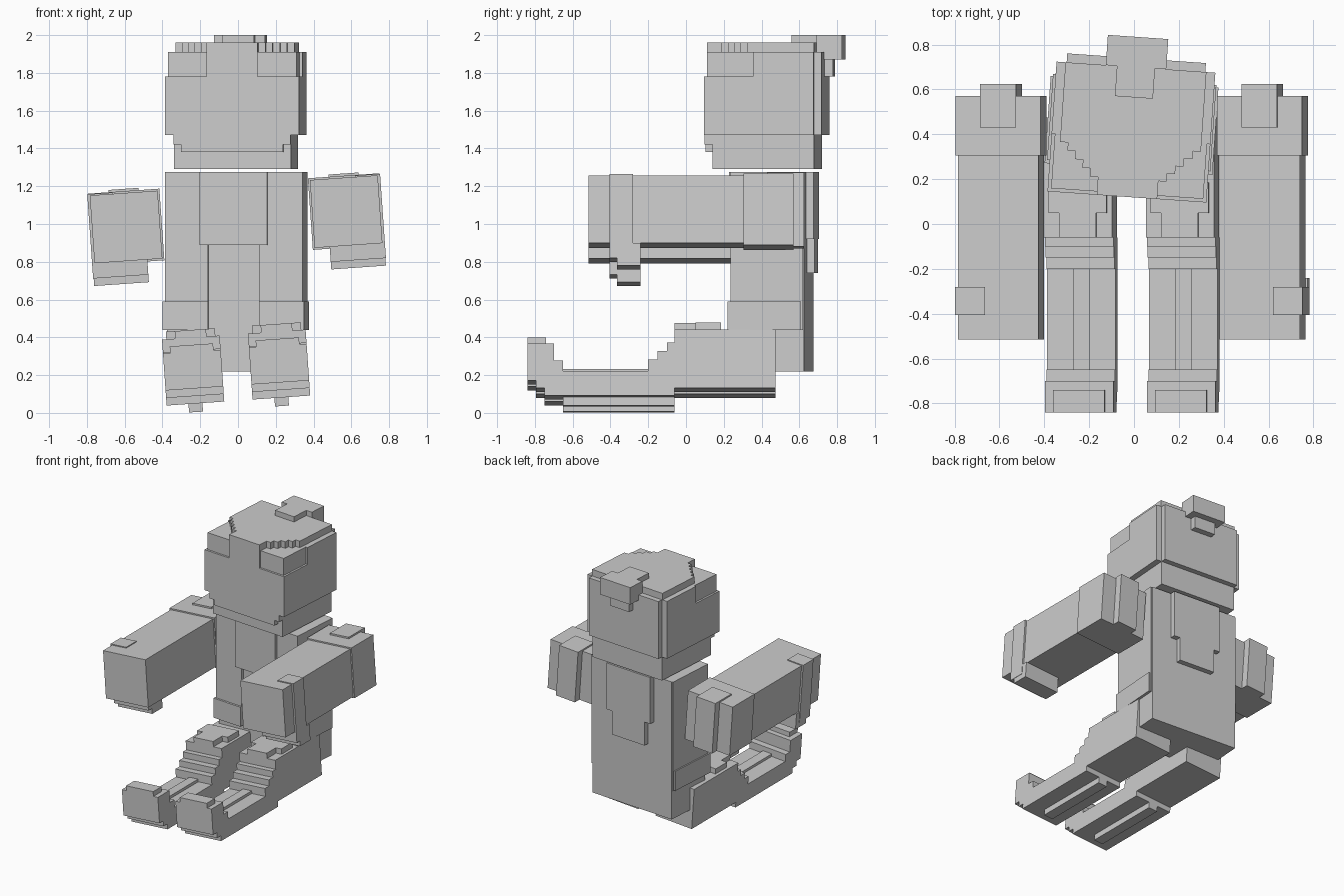
import bpy, bmesh, math
from mathutils import Matrix, Vector

cube = bpy.data.objects.get("Cube")
if cube:
    bpy.data.objects.remove(cube)

grey = bpy.data.materials.new("plain_grey")
grey.use_nodes = True
shade = (0.6, 0.6, 0.6, 1)
grey.diffuse_color = shade
grey.node_tree.nodes["Principled BSDF"].inputs["Base Color"].default_value = shade


def part(name, frame, *boxes):
    """One object made of boxes, each given as three (from, to) ranges."""
    bm = bmesh.new()
    for ranges in boxes:
        size = [abs(end - start) for start, end in ranges]
        middle = Vector([(start + end) / 2 for start, end in ranges])
        place = Matrix.Translation(middle) @ Matrix.Diagonal((*size, 1))
        bmesh.ops.create_cube(bm, size=1, matrix=place)
    mesh = bpy.data.meshes.new(name)
    bm.to_mesh(mesh)
    bm.free()
    mesh.materials.append(grey)
    obj = bpy.data.objects.new(name, mesh)
    obj.matrix_world = frame
    bpy.context.collection.objects.link(obj)


def box(half_width, front, back, bottom, top):
    """Box centred on x."""
    return ((-half_width, half_width), (front, back), (bottom, top))


def side_box(inner, outer, front, back, bottom, top):
    """Box between an inner and an outer x."""
    return ((inner, outer), (front, back), (bottom, top))


def pair(name, frame, offset, *boxes):
    """Left and right parts, with the boxes running outward from an offset."""
    for side, label in ((1, "left_"), (-1, "right_")):
        mirrored = [((side * (offset + inner), side * (offset + outer)), y, z)
                    for (inner, outer), y, z in boxes]
        part(label + name, frame, *mirrored)


# Head and body are turned slightly, limbs are rolled slightly
tilt = math.radians(4)
turn = Matrix.Rotation(-tilt, 4, "Z")
roll = Matrix.Rotation(-tilt, 4, "Y")
head = Matrix.Translation((-0.01, 0.43, 0)) @ turn
body = Matrix.Translation((-0.01, 0.455, 0)) @ turn
arms = Matrix.Translation((-0.01, 0, 1.025)) @ roll
legs = Matrix.Translation((-0.01, 0, 0.24)) @ roll

# Head
chin, cheek, brow, crown, peak = 1.29, 1.47, 1.78, 1.91, 1.96
face, nape = -0.31, 0.27
jaw, skull, fringe, temple = 0.31, 0.355, 0.135, -0.05
lip = cheek - 0.05
part("head", head, box(jaw, -nape, nape, chin, cheek))
part("face_plate", head,
     box(jaw, face, -nape, lip, cheek),
     box(nape, face, -nape, lip - 0.04, lip))
part("hair", head,
     box(skull, face, nape, cheek, brow),
     box(skull, temple, nape, brow, crown),
     box(fringe, face, temple, brow, crown),
     box(jaw, nape, -face, cheek, crown))
pair("temple", head, fringe,
     side_box(0, 0.205, face + 0.015, temple, brow, crown))

# Stepped crown with a bun behind it
step = 0.036
part("hair_crown", head,
     box(fringe, face, nape, crown, peak),
     *[box(fringe + step * i, temple - step * (6 - i), nape, crown, peak)
       for i in range(1, 6)])
top, bun_base, knot = 2, 1.87, 0.085
part("hair_bun", head,
     box(knot, fringe, nape, peak, top),
     box(fringe, nape, 0.405, bun_base, top),
     box(knot, nape, skull, brow, bun_base))

# Torso and open jacket
seat, hem, waist, chest, neck = 0.22, 0.44, 0.59, 0.89, 1.275
front, back, flap = -0.195, 0.195, 0.135
part("torso", body, box(0.355, front + 0.02, back, seat, neck))
pair("jacket", body, flap,
     side_box(0, 0.23, front, back - 0.005, hem, neck))
pair("jacket_hem", body, flap,
     side_box(0, 0.24, front - 0.015, back - 0.015, hem, waist))
part("chest_panel", body, box(0.18, front - 0.02, 0, chest, neck))
cape = back + 0.04
part("back_panel", body,
     box(back, 0, cape, chest + 0.03, neck),
     box(flap + 0.01, 0, cape, 0.74, chest))
part("back_panel_join", body, box(flap + 0.01, 0, cape, chest, chest + 0.03))

# Arms
reach, arm, sleeve, cuff = 0.584, 0.18, 0.19, 0.305
rim = sleeve + 0.003
shoulder = 0.57
pair("arm", arms, reach, side_box(-arm, arm, -0.515, cuff, -arm, arm))
pair("sleeve", arms, reach,
     side_box(-sleeve, sleeve, cuff, shoulder, -sleeve, sleeve))
pair("shoulder_strap", arms, reach,
     side_box(-0.08, 0.08, 0.43, shoulder + 0.055, -sleeve, sleeve + 0.012))
knuckle, wrist, palm, thumb = -0.405, -0.28, -0.26, -0.3
pair("wrist_band", arms, reach,
     side_box(0.06, rim, knuckle, wrist, -arm, arm + 0.007),
     side_box(-0.1, rim, knuckle, wrist, palm, -arm))
pair("thumb", arms, reach,
     side_box(-0.1, sleeve, knuckle + 0.04, wrist + 0.04, thumb, -arm))

# Legs
stance, leg, ridge = 0.228, 0.153, 0.037
knee, calf, ankle, heel, toe = -0.06, -0.2, -0.65, -0.7, -0.84
thigh_top, sole_base, tread = 0.175, -0.175, -0.22
under = sole_base + 0.04
pair("thigh", legs, stance,
     side_box(-leg, leg, knee, 0.475, under, thigh_top))
rise = 0.046
pair("knee_steps", legs, stance,
     *[side_box(-leg, leg, calf + 0.05 * i, knee, under, 0.015 + rise * i)
       for i in range(3)])
pad = thigh_top + 0.04
pair("knee_pad", legs, stance,
     side_box(-0.083, 0.083, knee, 0.05, thigh_top, pad),
     side_box(-0.13, 0.13, 0.05, 0.185, thigh_top, pad))
shin = -0.045
pair("shin", legs, stance,
     side_box(-leg, leg, heel, knee, sole_base, shin),
     side_box(-ridge, ridge, ankle, calf, shin, shin + 0.02),
     side_box(-leg, leg, heel, ankle, shin, 0.01))
instep = 0.1
pair("foot", legs, stance,
     side_box(-leg, leg, toe, heel, under + 0.04, instep),
     side_box(-0.115, 0.115, toe, toe + 0.1, instep, instep + 0.036))
pair("sole", legs, stance,
     side_box(-leg, leg, toe + 0.045, knee + 0.05, under, under + 0.04),
     side_box(-leg, leg, toe + 0.09, knee, sole_base, under),
     side_box(-ridge, ridge, ankle, knee, tread, sole_base))
